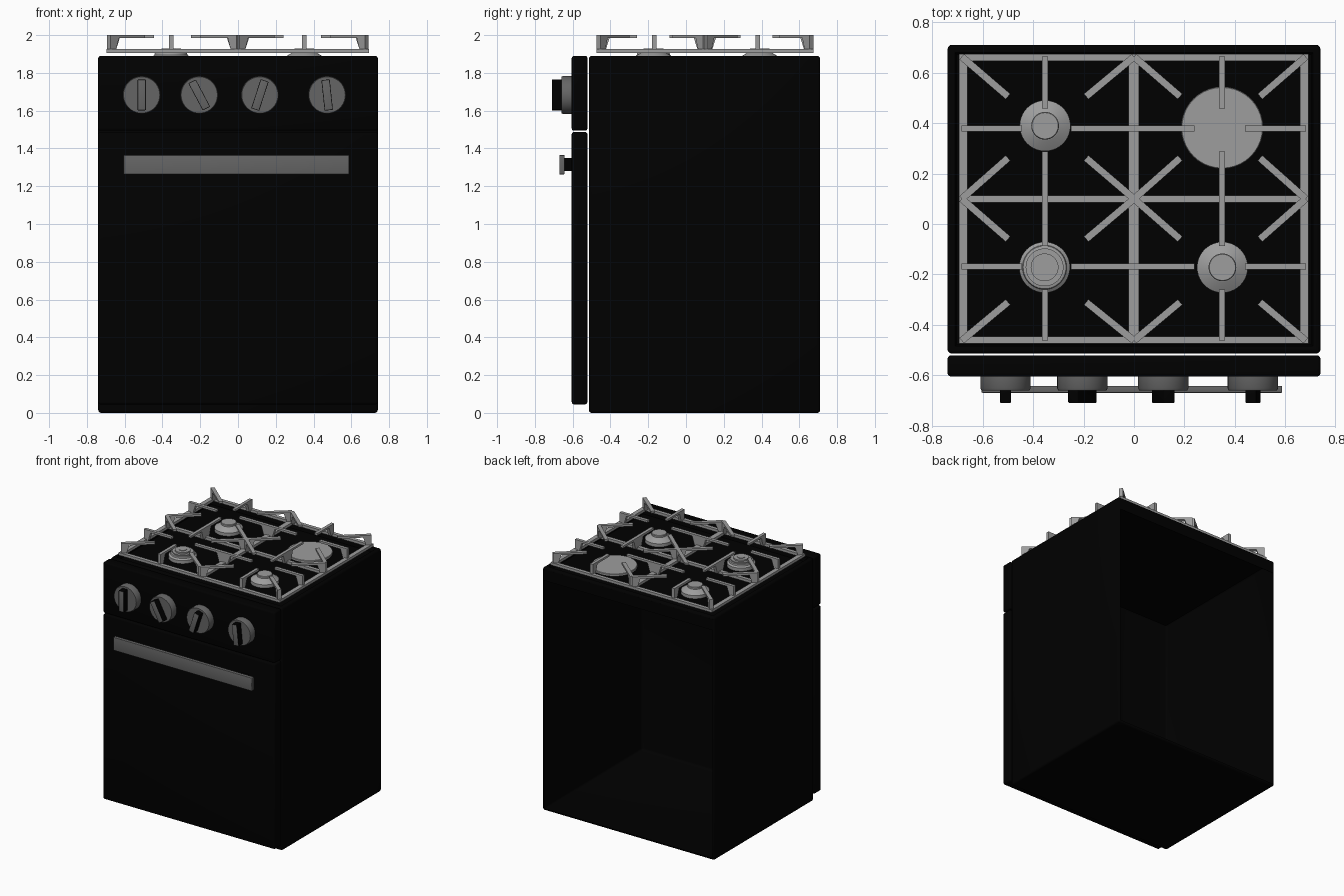
import bpy, bmesh
from math import radians, pi
from mathutils import Vector, Matrix

if "Cube" in bpy.data.objects:
    bpy.data.objects.remove(bpy.data.objects["Cube"])


def material(name, v):
    m = bpy.data.materials.new(name)
    m.diffuse_color = (v, v, v, 1)
    m.use_nodes = True
    m.node_tree.nodes["Principled BSDF"].inputs["Base Color"].default_value = m.diffuse_color
    return m


BLACK = material("black_enamel", 0.0)
DARK = material("dark_steel", 0.13)
STEEL = material("steel", 0.34)


def finish(name, bm, mat, smooth=False):
    me = bpy.data.meshes.new(name)
    bm.normal_update()
    bmesh.ops.recalc_face_normals(bm, faces=bm.faces)
    bm.to_mesh(me)
    bm.free()
    ob = bpy.data.objects.new(name, me)
    bpy.context.collection.objects.link(ob)
    me.materials.append(mat)
    if smooth:
        bpy.ops.object.select_all(action='DESELECT')
        ob.select_set(True)
        bpy.context.view_layer.objects.active = ob
        bpy.ops.object.shade_smooth_by_angle(angle=radians(35))
    return ob


def add_box(bm, lo, hi, bevel=0.0):
    lo, hi = Vector(lo), Vector(hi)
    mat = Matrix.Translation((lo + hi) / 2) @ Matrix.Diagonal((*(hi - lo), 1))
    vs = bmesh.ops.create_cube(bm, size=1, matrix=mat)["verts"]
    if bevel:
        edges = list({e for v in vs for e in v.link_edges})
        bmesh.ops.bevel(bm, geom=edges, offset=bevel, segments=3,
                        profile=0.5, affect='EDGES')


def box(name, lo, hi, mat, bevel=0.0):
    bm = bmesh.new()
    add_box(bm, lo, hi, bevel)
    return finish(name, bm, mat, bevel > 0)


def lathe(name, profile, mat, matrix, steps=40):
    """Spin (radius, height) points round the local z axis."""
    bm = bmesh.new()
    vs = [bm.verts.new((r, 0, z)) for r, z in profile]
    es = [bm.edges.new(p) for p in zip(vs, vs[1:])]
    bmesh.ops.spin(bm, geom=vs + es, cent=(0, 0, 0), axis=(0, 0, 1),
                   angle=2 * pi, steps=steps)
    bmesh.ops.remove_doubles(bm, verts=bm.verts, dist=1e-4)
    bm.transform(matrix)
    return finish(name, bm, mat, True)


# Body: rounded sheet shell, open at the back, with a sunken hob
SINK = 0.03
bm = bmesh.new()
add_box(bm, (-0.74, -0.514, 0), (0.74, 0.71, 1.89), 0.015)
back = [f for f in bm.faces if f.normal.y > 0.99 and f.calc_area() > 1]
top = [f for f in bm.faces if f.normal.z > 0.99 and f.calc_area() > 1]
bmesh.ops.inset_region(bm, faces=top, thickness=0.02)
bmesh.ops.inset_region(bm, faces=top, thickness=0.01, depth=-SINK)
bmesh.ops.delete(bm, geom=back, context='FACES_ONLY')
finish("body_shell", bm, BLACK, True)
box("back_lip", (-0.73, 0.706, 1.79), (0.73, 0.71, 1.876), BLACK)

# Front door and control panel
box("oven_door", (-0.74, -0.605, 0.045), (0.74, -0.522, 1.487), BLACK, 0.012)
box("control_panel", (-0.74, -0.605, 1.494), (0.74, -0.522, 1.89), BLACK, 0.012)

# Door handle
box("handle_bar", (-0.605, -0.67, 1.263), (0.588, -0.643, 1.365), DARK, 0.003)
for x in (-0.51, 0.49):
    box("handle_post", (x - 0.03, -0.645, 1.28), (x + 0.03, -0.6, 1.35), BLACK)

# Control knobs, each turned to its own angle, with grey-faced grips
for x, turn in ((-0.51, 0), (-0.205, -28), (0.116, 18), (0.472, -6)):
    place = Matrix.Translation((x, -0.6, 1.683))
    lathe("knob", [(0, 0), (0.1, 0), (0.1, 0.052), (0.096, 0.06), (0, 0.06)],
          DARK, place @ Matrix.Rotation(pi / 2, 4, 'X'))
    bm = bmesh.new()
    add_box(bm, (-0.022, -0.11, -0.081), (0.022, -0.05, 0.081), 0.004)
    for f in bm.faces:
        f.material_index = 1 if f.normal.y < -0.9 else 0
    bm.transform(place @ Matrix.Rotation(radians(turn), 4, 'Y'))
    finish("knob_grip", bm, BLACK, True).data.materials.append(DARK)

# Burners
CONE = [(0.101, 1.86), (0.101, 1.885), (0.06, 1.91), (0.055, 1.912)]
CAP = CONE + [(0.055, 1.924), (0.052, 1.928), (0, 1.928)]
RINGED = [(0.101, 1.86), (0.101, 1.885), (0.088, 1.895), (0.085, 1.905), (0.075, 1.907),
          (0.075, 1.915), (0.055, 1.915), (0.055, 1.926), (0.028, 1.926),
          (0.028, 1.93), (0, 1.93)]
WIDE = [(0.101, 1.86), (0.101, 1.87), (0.163, 1.872), (0.163, 1.887), (0.16, 1.89),
        (0, 1.89)]
for name, x, y, prof in (("back_left_burner", -0.353, 0.39, CAP),
                         ("front_left_burner", -0.355, -0.172, RINGED),
                         ("front_right_burner", 0.351, -0.172, CAP),
                         ("back_right_burner", 0.35, 0.382, WIDE)):
    lathe(name, prof, STEEL, Matrix.Translation((x, y, 0)))

# Grate frame: three bars each way
bm = bmesh.new()
for x, w in ((-0.678, 0.017), (-0.001, 0.02), (0.676, 0.017)):
    add_box(bm, (x - w, -0.475, 1.905), (x + w, 0.675, 1.926))
for y in (-0.461, 0.1, 0.661):
    add_box(bm, (-0.695, y - 0.014, 1.905), (0.693, y + 0.014, 1.926))
finish("grate_frame", bm, STEEL)


def add_finger(bm, start, tip, width=0.024):
    """Bracket that rises from the frame and reaches level to its tip."""
    a, b = Vector((*start, 0)), Vector((*tip, 0))
    d = (b - a).normalized()
    n = Vector((-d.y, d.x, 0)) * width / 2
    L = (b - a).length
    prof = [(0, 1.915), (0, 2.0), (L, 2.0), (L, 1.984), (0.058, 1.984), (0.036, 1.915)]
    rings = [[bm.verts.new(a + d * s + n * k + Vector((0, 0, z))) for s, z in prof]
             for k in (-1, 1)]
    for r in rings:
        bm.faces.new(r)
    for i in range(6):
        j = (i + 1) % 6
        bm.faces.new((rings[0][i], rings[0][j], rings[1][j], rings[1][i]))


# Grate fingers, eight round every burner: (edge, diagonal tip, straight tip) per side
COLS = ((-0.354, ((-0.684, -0.5, -0.445), (0, -0.19, -0.25))),
        (0.35, ((0, 0.183, 0.24), (0.682, 0.5, 0.44))))
ROWS = ((0.38, ((0.1, 0.262, 0.288), (0.664, 0.506, 0.458))),
        (-0.169, ((-0.463, -0.31, -0.26), (0.1, -0.06, -0.087))))
bm = bmesh.new()
for cx, xs in COLS:
    for cy, ys in ROWS:
        for ex, dx, tx in xs:
            add_finger(bm, (ex, cy), (tx, cy))
            for ey, dy, ty in ys:
                add_finger(bm, (ex, ey), (dx, dy), 0.028)
        for ey, dy, ty in ys:
            add_finger(bm, (cx, ey), (cx, ty))
finish("grate_fingers", bm, STEEL)
